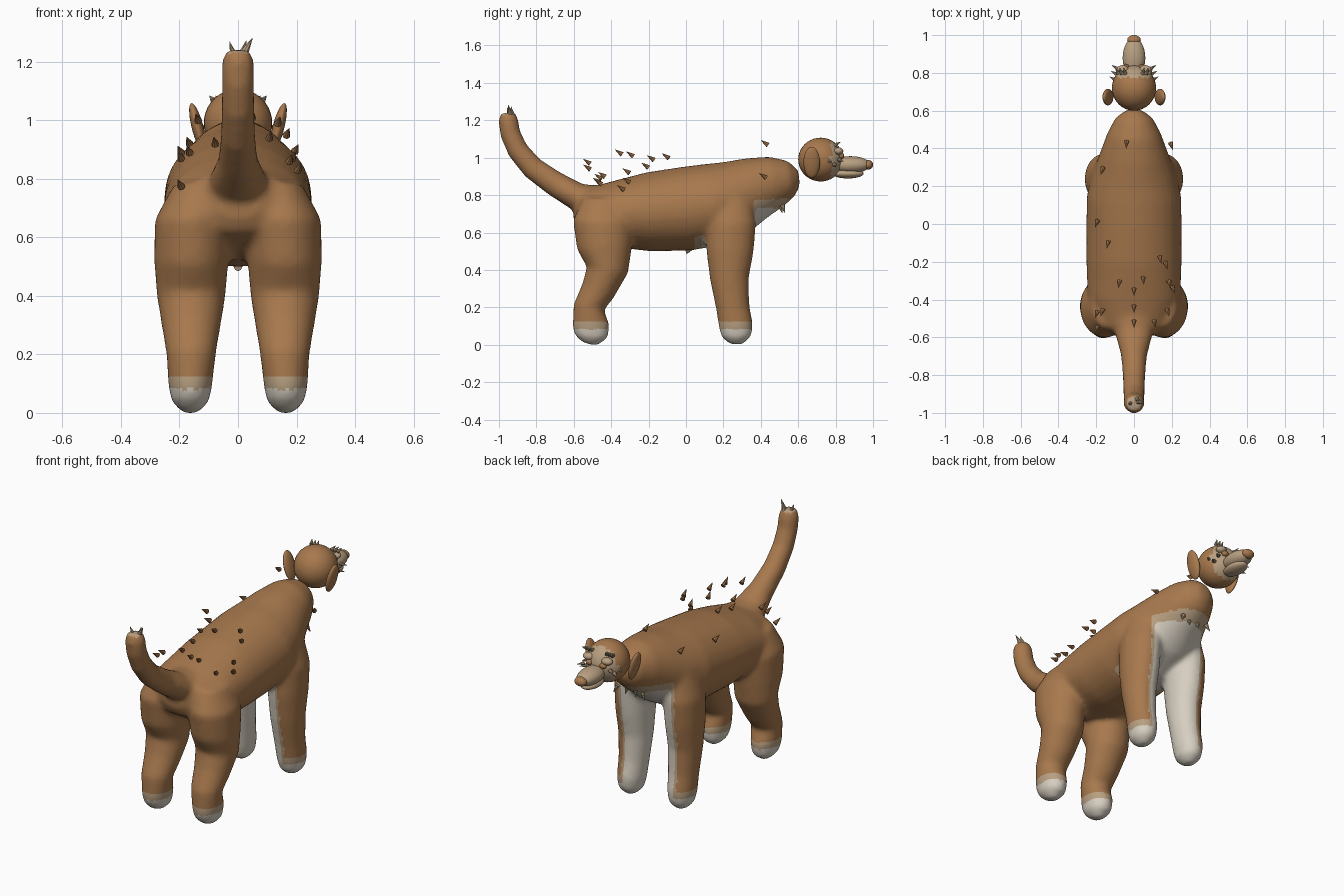
import bpy, bmesh, math
from mathutils import Vector, Matrix

cube = bpy.data.objects.get("Cube")
if cube:
    bpy.data.objects.remove(cube)


def material(name, rgb):
    m = bpy.data.materials.new(name)
    m.use_nodes = True
    m.diffuse_color = (*rgb, 1)
    bsdf = next(n for n in m.node_tree.nodes if n.type == 'BSDF_PRINCIPLED')
    bsdf.inputs["Base Color"].default_value = (*rgb, 1)
    return m


BROWN = material("brown fur", (0.39, 0.19, 0.075))
BEIGE = material("beige fur", (0.48, 0.35, 0.22))
CREAM = material("cream fur", (0.68, 0.62, 0.53))


def add_object(name, bm, mats, smooth=True):
    bmesh.ops.recalc_face_normals(bm, faces=bm.faces)
    for f in bm.faces:
        f.smooth = smooth
    mesh = bpy.data.meshes.new(name)
    bm.to_mesh(mesh)
    bm.free()
    for m in mats:
        mesh.materials.append(m)
    obj = bpy.data.objects.new(name, mesh)
    bpy.context.collection.objects.link(obj)
    return obj


def tube(bm, path, sides=28):
    """Loft of ellipses; path rows are x, y, z, half width, half depth."""
    pts = [Vector(p[:3]) for p in path]
    rings = []
    for i, p in enumerate(path):
        t = pts[min(i + 1, len(pts) - 1)] - pts[max(i - 1, 0)]
        v = Vector((0, -t.z, t.y)).normalized()
        ring = []
        for k in range(sides):
            a = 2 * math.pi * k / sides
            ring.append(bm.verts.new(pts[i] + Vector((p[3] * math.cos(a), 0, 0)) + v * p[4] * math.sin(a)))
        rings.append(ring)
    for a, b in zip(rings, rings[1:]):
        for k in range(sides):
            n = (k + 1) % sides
            bm.faces.new((a[k], a[n], b[n], b[k]))
    bm.faces.new(rings[0])
    bm.faces.new(rings[-1])


def ellipsoid(name, centre, size, mat, tilt=0.0):
    bm = bmesh.new()
    m = Matrix.Translation(centre) @ Matrix.Rotation(tilt, 4, 'Y') @ Matrix.Diagonal((*size, 1))
    bmesh.ops.create_uvsphere(bm, u_segments=32, v_segments=20, radius=1, matrix=m)
    return add_object(name, bm, [mat])


def spikes(name, points, direction, mat, radius=0.014, length=0.045):
    bm = bmesh.new()
    for p in points:
        d = Vector(direction(p))
        m = Matrix.Translation(p) @ d.to_track_quat('Z', 'Y').to_matrix().to_4x4()
        bmesh.ops.create_cone(bm, cap_ends=True, segments=8, radius1=radius, radius2=0.001,
                              depth=length, matrix=m)
    return add_object(name, bm, [mat], smooth=False)


# Trunk, tail and legs, fused into one skin
trunk = [(-.595, .73, .08, .06), (-.56, .725, .17, .11), (-.4, .7, .245, .175), (-.2, .71, .253, .212),
         (0, .727, .253, .225), (.15, .75, .25, .222), (.27, .79, .22, .2), (.38, .84, .178, .168),
         (.48, .87, .142, .14), (.56, .885, .1, .1), (.605, .89, .04, .045)]
tail = [(-.45, .76, .13, .09), (-.58, .79, .1, .075), (-.7, .86, .068, .068), (-.82, .945, .06, .062),
        (-.9, 1.04, .057, .058), (-.94, 1.13, .056, .055), (-.95, 1.2, .056, .054), (-.952, 1.24, .042, .042)]
hind_leg = [(.13, -.43, .78, .09, .12), (.155, -.44, .66, .13, .165), (.16, -.435, .52, .127, .148),
            (.16, -.42, .4, .118, .112), (.16, -.47, .29, .1, .092), (.16, -.52, .2, .085, .083),
            (.163, -.508, .1, .076, .1), (.163, -.505, .04, .066, .088), (.163, -.515, .0, .03, .04)]
front_leg = [(.14, .24, .8, .08, .11), (.157, .24, .65, .104, .135), (.16, .235, .5, .1, .127),
             (.16, .232, .35, .09, .104), (.16, .25, .2, .08, .09), (.163, .267, .1, .075, .092),
             (.163, .27, .04, .065, .08), (.163, .27, .0, .03, .035)]
bm = bmesh.new()
for path in (trunk, tail):
    tube(bm, [(0, *p) for p in path])
for path in (hind_leg, front_leg):
    for side in (-1, 1):
        tube(bm, [(side * p[0], *p[1:]) for p in path])
source = add_object("body_source", bm, [])
remesh = source.modifiers.new("fuse", 'REMESH')
remesh.mode = 'VOXEL'
remesh.voxel_size = 0.013
soften = source.modifiers.new("soften", 'SMOOTH')
soften.factor = 0.5
soften.iterations = 14
evaluated = source.evaluated_get(bpy.context.evaluated_depsgraph_get())
bm = bmesh.new()
bm.from_mesh(evaluated.to_mesh())
evaluated.to_mesh_clear()
bpy.data.objects.remove(source)


# Socks, chest bib and tail tip are coloured by position
def coat(c):
    x, y, z = abs(c.x), c.y, c.z
    if z < .08 or (x < .16 and y > .08 and z < .73):
        return 2
    if z < .12 or z > 1.23 or (x < .18 and y > .05 and z < .78):
        return 1
    return 0


for f in bm.faces:
    f.material_index = coat(f.calc_center_median())
low = min(v.co.z for v in bm.verts)
for v in bm.verts:
    if v.co.z < .1:
        v.co.z -= low * (1 - v.co.z / .1)
add_object("body", bm, [BROWN, BEIGE, CREAM])

# Head with a pale face
head = ellipsoid("head", (0, .72, .99), (.117, .12, .117), BROWN)
head.data.materials.append(BEIGE)
for poly in head.data.polygons:
    poly.material_index = int(poly.center.y > .775)
ellipsoid("muzzle", (0, .88, .962), (.06, .105, .046), BEIGE)
ellipsoid("jaw", (0, .865, .915), (.05, .085, .026), BEIGE)
ellipsoid("nose", (0, .973, .962), (.036, .027, .026), BROWN)
for side, label in ((1, "left"), (-1, "right")):
    ellipsoid(label + "_ear", (side * .138, .672, .975), (.02, .044, .086), BROWN, side * .25)
    ellipsoid(label + "_eye", (side * .06, .815, 1.035), (.032, .026, .02), BEIGE)
    ellipsoid(label + "_pupil", (side * .045, .83, 1.01), (.02, .016, .016), BROWN)
    spikes(label + "_brow_tuft", [(side * x, .81, 1.075) for x in (.05, .07, .09)],
           lambda p: (p[0] * 3, .5, .3), BEIGE, .012, .035)
    spikes(label + "_cheek_tuft", [(side * .112, .77, .98), (side * .105, .8, .96), (side * .1, .83, .985)],
           lambda p: (p[0] * 8, .5, -.2), BEIGE, .012, .04)

# Loose tufts of fur
back_tufts = [(-.04, .42, 1.08), (.2, .41, .905), (-.17, .28, .93), (-.2, 0, .9), (-.14, -.11, 1.01),
              (.14, -.19, 1.0), (.17, -.22, .96), (.05, -.3, 1.02), (0, -.36, 1.03), (-.08, -.32, .93),
              (.19, -.32, .88), (.21, -.35, .84), (0, -.45, .91), (.18, -.47, .87), (-.17, -.47, .9),
              (-.2, -.48, .88), (0, -.53, .98), (.11, -.53, .95), (-.2, -.56, .785)]
spikes("back_tufts", back_tufts, lambda p: (p[0], -.6, .4), BROWN)
spikes("chest_tufts", [(x, .5 + abs(x) / 4, .725) for x in (-.09, -.03, .03, .09)],
       lambda p: (p[0] * 3, .2, -.6), BEIGE)
spikes("belly_tuft", [(0, .02, .505)], lambda p: (0, .6, .2), BEIGE)
spikes("tail_tuft", [(.035, -.945, 1.255), (.02, -.93, 1.245), (-.02, -.95, 1.24)],
       lambda p: (p[0] * 8, -.1, .5), BEIGE, .016, .06)
